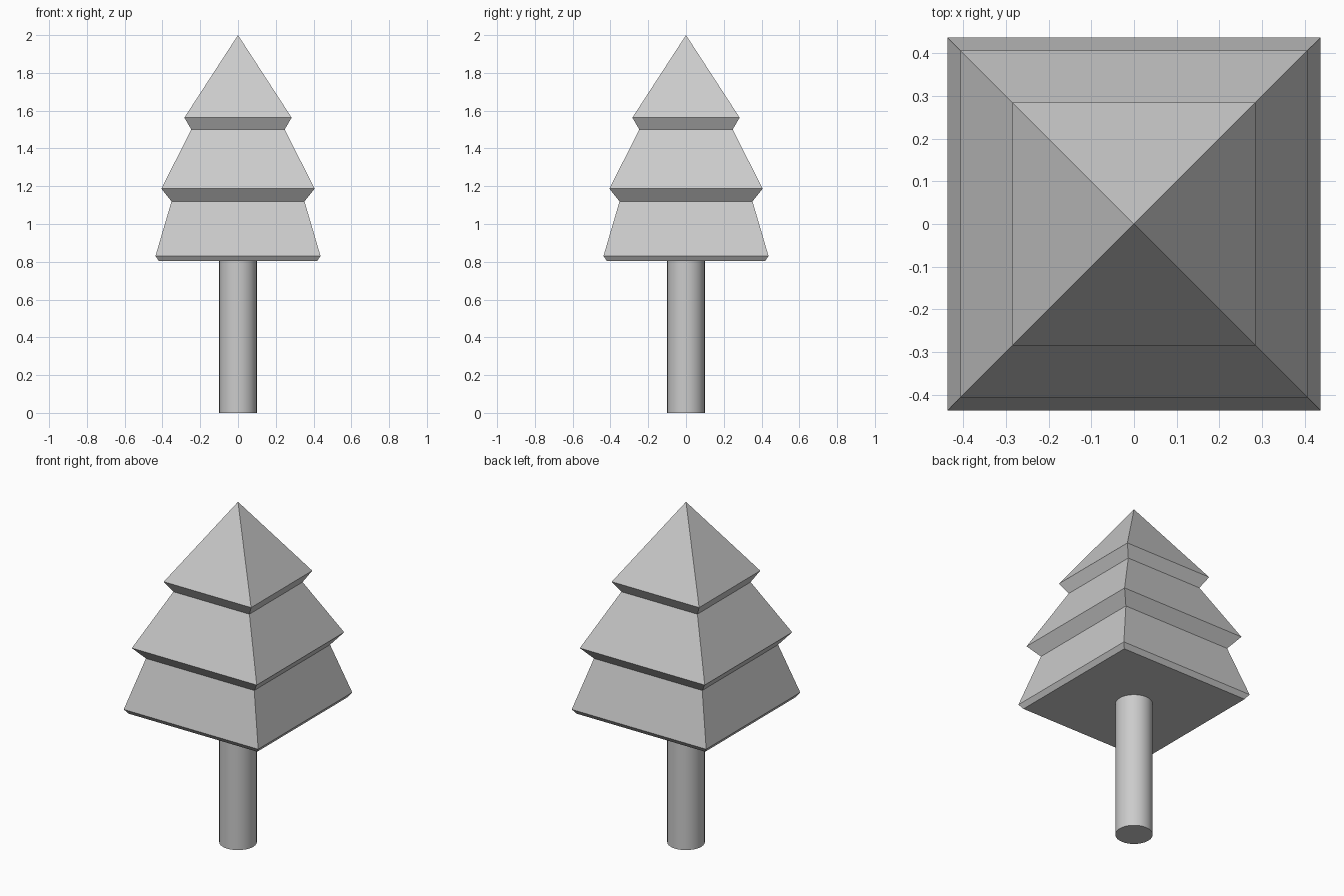
import bpy, bmesh
from mathutils import Vector

if "Cube" in bpy.data.objects:
    bpy.data.objects.remove(bpy.data.objects["Cube"])


def make_object(name, bm):
    bmesh.ops.recalc_face_normals(bm, faces=bm.faces)
    mesh = bpy.data.meshes.new(name)
    bm.to_mesh(mesh)
    bm.free()
    obj = bpy.data.objects.new(name, mesh)
    bpy.context.collection.objects.link(obj)
    return obj


# Trunk: plain round post
bm = bmesh.new()
bmesh.ops.create_cone(bm, cap_ends=True, segments=32, radius1=0.1, radius2=0.1, depth=0.805)
bmesh.ops.translate(bm, verts=bm.verts, vec=Vector((0, 0, 0.4025)))
trunk = make_object("trunk", bm)
bpy.context.view_layer.objects.active = trunk
trunk.select_set(True)
bpy.ops.object.shade_smooth_by_angle()

# Foliage: stacked square rings (half width, height) rising to a point
rings = [(0.418, 0.803), (0.437, 0.83), (0.352, 1.12), (0.406, 1.187),
         (0.247, 1.5), (0.284, 1.563)]
corners = [(-1, -1), (1, -1), (1, 1), (-1, 1)]
bm = bmesh.new()
loops = [[bm.verts.new((x * w, y * w, z)) for x, y in corners] for w, z in rings]
apex = bm.verts.new((0, 0, 2))
bm.faces.new(loops[0])
for low, high in zip(loops, loops[1:]):
    for i in range(4):
        j = (i + 1) % 4
        bm.faces.new((low[i], low[j], high[j], high[i]))
for i in range(4):
    bm.faces.new((loops[-1][i], loops[-1][(i + 1) % 4], apex))
make_object("foliage", bm)
